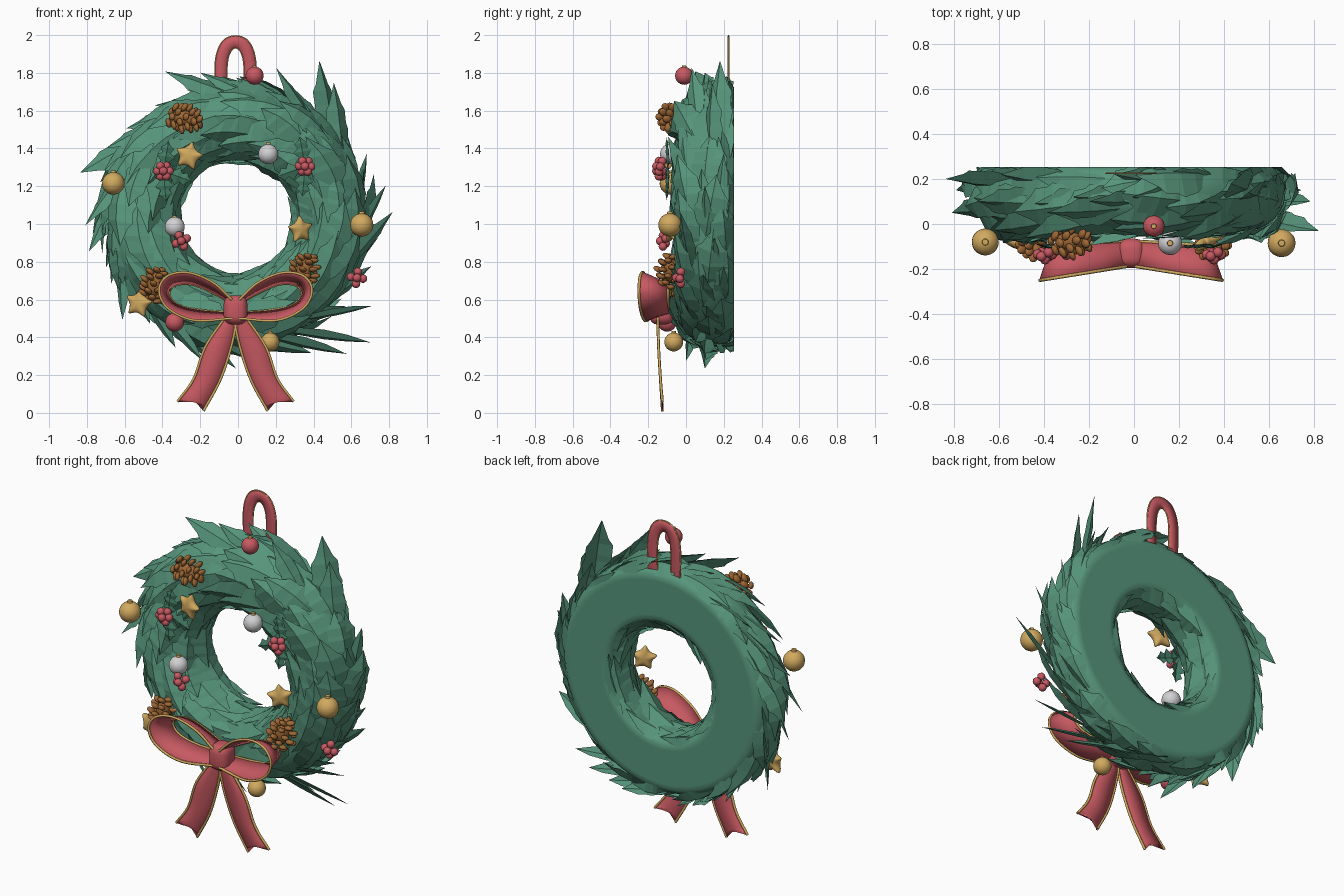
import bpy, bmesh, math, random
from math import sin, cos, pi, tau, radians
from mathutils import Vector, Matrix

random.seed(4)
if "Cube" in bpy.data.objects:
    bpy.data.objects.remove(bpy.data.objects["Cube"])


def material(name, rgb):
    m = bpy.data.materials.new(name)
    m.use_nodes = True
    m.diffuse_color = (*rgb, 1)
    m.node_tree.nodes["Principled BSDF"].inputs["Base Color"].default_value = (*rgb, 1)
    return m


GREEN = material("leaf green", (0.095, 0.30, 0.20))
HOLLY = material("holly green", (0.06, 0.21, 0.135))
RED = material("ribbon red", (0.57, 0.10, 0.12))
GOLD = material("gold", (0.64, 0.40, 0.115))
SILVER = material("silver", (0.64, 0.64, 0.66))
BROWN = material("cone brown", (0.34, 0.135, 0.035))

RING = Vector((-0.01, 0.14, 1.035))
FRONT = Vector((0, -1, 0))
MAJOR, WIDE, DEEP, BACK = 0.50, 0.182, 0.172, 0.254


def finish(name, bm, mat, smooth=True):
    me = bpy.data.meshes.new(name)
    bm.to_mesh(me)
    bm.free()
    me.materials.append(mat)
    ob = bpy.data.objects.new(name, me)
    bpy.context.collection.objects.link(ob)
    for p in me.polygons:
        p.use_smooth = smooth
    return ob


def ball(bm, centre, scale, rot=Matrix(), detail=2):
    mat = Matrix.Translation(centre) @ rot @ Matrix.Diagonal((*scale, 1))
    bmesh.ops.create_icosphere(bm, subdivisions=detail, radius=1, matrix=mat)


def radial(theta):
    return Vector((cos(theta), 0, sin(theta)))


def ring_frame(theta, phi):
    """Point, growing direction, normal and side on the ring tube."""
    out, along = radial(theta), radial(theta + pi / 2)
    pos = RING + out * (MAJOR + WIDE * cos(phi)) + FRONT * DEEP * sin(phi)
    normal = (out * cos(phi) / WIDE + FRONT * sin(phi) / DEEP).normalized()
    return pos, along, normal, along.cross(normal)


# Ring body: a tube with its back pressed flat
bm = bmesh.new()
MAJ, MIN = 72, 32
grid = []
for i in range(MAJ):
    row = []
    for j in range(MIN):
        p = ring_frame(tau * i / MAJ, tau * j / MIN)[0]
        p.y = min(p.y, BACK)
        row.append(bm.verts.new(p))
    grid.append(row)
for i in range(MAJ):
    for j in range(MIN):
        a, b = grid[i], grid[(i + 1) % MAJ]
        k = (j + 1) % MIN
        bm.faces.new((a[j], a[k], b[k], b[j]))
bmesh.ops.recalc_face_normals(bm, faces=bm.faces)
finish("wreath_ring", bm, GREEN)

# Leaf outlines as (distance along, half width)
BROAD = [(0, .35), (.2, .8), (.42, 1), (.5, .85), (.66, .85), (.74, .55), (1, 0)]
SLIM = [(0, .3), (.25, .8), (.5, 1), (.75, .7), (1, 0)]
SPIKY = [(0, .2), (.2, 1), (.32, .5), (.5, 1.1), (.62, .5), (.78, .8), (.86, .35), (1, 0)]


def leaf(bm, base, along, normal, length, width, outline, lift=0, curl=Vector()):
    """A leaf folded along its midrib; curl is how far the tip bends away."""
    side = along.cross(normal).normalized()
    rows = []
    for t, w in outline:
        mid = base + along * length * t + normal * length * lift * t + curl * t * t
        fold = normal * width * w * .2
        pts = [mid - side * width * w - fold, mid + fold, mid + side * width * w - fold]
        for p in pts:
            p.y = min(p.y, BACK)
        rows.append([bm.verts.new(p) for p in pts])
    for a, b in zip(rows, rows[1:]):
        for k in (0, 1):
            bm.faces.new((a[k], a[k + 1], b[k + 1], b[k]))


# Overlapping broad leaves, all growing the same way round the ring
bm = bmesh.new()
ROUNDS, ROWS = 18, 8
for i in range(ROUNDS):
    for j in range(ROWS):
        theta = tau * (i + 0.5 * (j % 2) + random.uniform(-.25, .25)) / ROUNDS
        phi = radians(-22 + 226 * j / (ROWS - 1) + random.uniform(-8, 8))
        pos, along, normal, side = ring_frame(theta, phi)
        direction = (along + side * random.uniform(-.25, .25)).normalized()
        length = random.uniform(.26, .38) * (1 + .25 * min(0, cos(phi)))
        reach = MAJOR + WIDE * cos(phi)
        leaf(bm, pos - normal * .01, direction, normal, length, random.uniform(.075, .105), BROAD,
             random.uniform(.06, .26), radial(theta) * -length ** 2 / (2 * reach))
finish("wreath_leaves", bm, GREEN, False)

# Longer leaves breaking the rim: tip angle, tip radius, tip depth, half width
SPRIGS = [(116, .86, .05, .07), (104, .79, .1, .06), (75, .82, .03, .06), (62, .94, .18, .09),
          (54, .88, .14, .075), (26, .77, .2, .04), (12, .81, .1, .04), (2, .83, -.03, .055),
          (-8, .76, .15, .04), (164, .86, .2, .08), (152, .78, .1, .07), (183, .80, .05, .06),
          (193, .80, .15, .06), (222, .81, .1, .05), (208, .75, .2, .05), (245, .76, .1, .05),
          (270, .80, .1, .06), (257, .78, .0, .04), (309, .93, .1, .05), (317, .97, .05, .045),
          (299, .82, .18, .05), (327, .86, .0, .035), (-20, .76, .2, .05), (90, .74, .12, .07)]
# Shorter ones fill in towards the back of the rim
SPRIGS += [(15 * k + 6, random.uniform(.71, .77), random.uniform(.08, .24), random.uniform(.055, .08))
           for k in range(24)]
bm = bmesh.new()
for angle, reach, depth, width in SPRIGS:
    tip = RING + radial(radians(angle)) * reach
    tip.y = depth
    root = RING + radial(radians(angle - 27)) * .63
    root.y = depth * .6 + .05
    along = tip - root
    normal = (radial(radians(angle - 20)) * random.uniform(.7, 1.7) + FRONT).normalized()
    normal = (normal - along * normal.dot(along) / along.length_squared).normalized()
    leaf(bm, root, along.normalized(), normal, along.length, width, BROAD if width > .05 else SLIM)
finish("rim_leaves", bm, GREEN, False)


# Baubles with caps on top
def bauble(name, x, y, z, r, mat):
    bm = bmesh.new()
    ball(bm, (x, y, z), (r, r, r), detail=3)
    finish(name, bm, mat)
    bm = bmesh.new()
    bmesh.ops.create_cone(bm, cap_ends=True, segments=14, radius1=r * .26, radius2=r * .22,
                          depth=r * .25, matrix=Matrix.Translation((x, y, z + r * 1.03)))
    finish(name + "_cap", bm, GOLD, False)


bauble("gold_bauble_right", -.66, -.08, 1.215, .06, GOLD)
bauble("gold_bauble_left", .655, -.085, .995, .062, GOLD)
bauble("gold_bauble_low", .17, -.065, .375, .05, GOLD)
bauble("silver_bauble_top", .16, -.085, 1.37, .053, SILVER)
bauble("silver_bauble_side", -.335, -.085, .985, .053, SILVER)
bauble("red_bauble_top", .088, -.01, 1.785, .048, RED)
bauble("red_bauble_low", -.335, -.1, .48, .05, RED)

# Berry clusters, two of them with holly leaves
for n, (x, y, z, holly) in enumerate([(-.395, -.135, 1.28, 1), (.355, -.135, 1.305, 1),
                                      (-.30, -.115, .91, 0), (.63, -.03, .715, 0)]):
    bm = bmesh.new()
    count = 6 if holly else 4
    for k in range(count):
        a = tau * k / count + n
        ball(bm, (x + .032 * cos(a), y + .01 * sin(2 * a), z + .032 * sin(a)), (.023,) * 3)
    ball(bm, (x, y - .022, z), (.023,) * 3)
    finish(f"berries_{n + 1}", bm, RED)
    if holly:
        bm = bmesh.new()
        for a in (200, 265, 100):
            d = Vector((math.copysign(1, x) * cos(radians(a)), -.05, sin(radians(a)))).normalized()
            leaf(bm, Vector((x, y + .04, z)), d, FRONT, .16, .045, SPIKY)
        finish(f"holly_leaves_{n + 1}", bm, HOLLY, False)


# Pine cones: rounded scales in a loose spiral round an egg-shaped core
def pine_cone(name, x, y, z, tilt):
    bm = bmesh.new()
    ball(bm, (0, 0, 0), (.042, .042, .072))
    scales = 30
    for k in range(scales):
        t = (k + .5) / scales
        a = k * 2.39996
        r = .064 * sin(pi * (.12 + .83 * t)) ** .7 + random.uniform(-.006, .006)
        out = Vector((cos(a), sin(a), .45))
        rot = out.to_track_quat('X', 'Z').to_matrix().to_4x4()
        ball(bm, (r * cos(a), r * sin(a), -.085 + .17 * t), (.027, .021, .014), rot)
    bm.transform(Matrix.Translation((x, y, z)) @ Matrix.Rotation(tilt, 4, 'Y'))
    finish(name, bm, BROWN)


pine_cone("pine_cone_top", -.28, -.075, 1.56, radians(100))
pine_cone("pine_cone_right", -.44, -.08, .68, radians(15))
pine_cone("pine_cone_left", .35, -.08, .755, radians(20))


# Puffy stars
def star(name, x, y, z, r, spin, yaw):
    bm = bmesh.new()
    rim = []
    for k in range(10):
        a = tau * k / 10 + pi / 2
        q = r * (1.0 if k % 2 == 0 else .34)
        rim.append([bm.verts.new((q * cos(a), d, q * sin(a))) for d in (-.016, .016)])
    tips = [bm.verts.new((0, d, 0)) for d in (-.034, .034)]
    for a, b in zip(rim, rim[1:] + rim[:1]):
        bm.faces.new((a[0], b[0], b[1], a[1]))
        for s in (0, 1):
            bm.faces.new((a[s], b[s], tips[s]))
    bmesh.ops.recalc_face_normals(bm, faces=bm.faces)
    bm.transform(Matrix.Translation((x, y, z)) @ Matrix.Rotation(yaw, 4, 'Z')
                 @ Matrix.Rotation(spin, 4, 'Y'))
    ob = finish(name, bm, GOLD)
    ob.modifiers.new("round", 'SUBSURF').levels = 2


star("star_top", -.26, -.09, 1.36, .105, .25, -.2)
star("star_left", .33, -.075, .97, .1, -.1, .5)
star("star_low", -.525, -.08, .58, .105, .2, -.4)


# Ribbons: a strip between two smooth edges, with gold piping
def smooth_path(pts, steps=6):
    pts = [Vector(p) for p in pts]
    pts = [pts[0] * 2 - pts[1]] + pts + [pts[-1] * 2 - pts[-2]]
    path = []
    for a, b, c, d in zip(pts, pts[1:], pts[2:], pts[3:]):
        for k in range(steps):
            t = k / steps
            path.append(.5 * (2 * b + (c - a) * t + (2 * a - 5 * b + 4 * c - d) * t * t
                              + (3 * b - a - 3 * c + d) * t ** 3))
    return path + [pts[-2]]


def ribbon(name, edge_a, edge_b, end=None, piping=.0075):
    a, b = smooth_path(edge_a), smooth_path(edge_b)
    bm = bmesh.new()
    rows = [[bm.verts.new(p.lerp(q, f)) for f in (0, .5, 1)] for p, q in zip(a, b)]
    if end:
        rows[-1][1].co = Vector(end)
    for r, s in zip(rows, rows[1:]):
        for k in (0, 1):
            bm.faces.new((r[k], r[k + 1], s[k + 1], s[k]))
    solid = finish(name, bm, RED).modifiers.new("thickness", 'SOLIDIFY')
    solid.thickness, solid.offset = .006, 0
    for path in (a, b):
        cu = bpy.data.curves.new(name + "_piping", 'CURVE')
        cu.dimensions, cu.bevel_depth, cu.bevel_resolution = '3D', piping, 1
        sp = cu.splines.new('POLY')
        sp.points.add(len(path) - 1)
        for point, co in zip(sp.points, path):
            point.co = (*co, 1)
        cu.materials.append(GOLD)
        bpy.context.collection.objects.link(bpy.data.objects.new(name + "_piping", cu))


MID = -.013
LOOP_FRONT = [(.02, .60), (.12, .69), (.25, .742), (.36, .725), (.405, .65), (.36, .555), (.22, .49), (.02, .5)]
LOOP_BACK = [(.02, .58), (.12, .635), (.23, .68), (.32, .675), (.352, .63), (.31, .575), (.2, .545), (.02, .53)]
TAIL_OUT = [(.045, -.15, .52), (.16, -.145, .35), (.222, -.135, .18), (.308, -.125, .06)]
TAIL_IN = [(-.01, -.15, .50), (.025, -.145, .34), (.083, -.135, .17), (.17, -.125, .01)]
for label, s in (("left", 1), ("right", -1)):
    ribbon(f"bow_loop_{label}", [(MID + s * x, -.185 - .16 * x, z) for x, z in LOOP_FRONT],
           [(MID + s * x, -.075 - .06 * x, z) for x, z in LOOP_BACK])
    ribbon(f"bow_tail_{label}", [(MID + s * x, y, z) for x, y, z in TAIL_OUT],
           [(MID + s * x, y, z) for x, y, z in TAIL_IN], end=(MID + s * .225, -.125, .075))

# Knot at the middle of the bow
bm = bmesh.new()
bmesh.ops.create_cube(bm, size=1, matrix=Matrix.Translation((MID, -.13, .545))
                      @ Matrix.Diagonal((.125, .13, .155, 1)))
bmesh.ops.bevel(bm, geom=bm.edges[:], offset=.045, segments=4, affect='EDGES', profile=.5)
finish("bow_knot", bm, RED)

# Hanging loop: a flat arch behind the top
half_outer = [(.105, 1.66), (.107, 1.86), (.07, 1.965)]
half_inner = [(.045, 1.66), (.045, 1.83), (.03, 1.905)]
arches = [[(MID + x, .225, z) for x, z in half] + [(MID, .225, top)]
          + [(MID - x, .225, z) for x, z in reversed(half)]
          for half, top in ((half_outer, 1.996), (half_inner, 1.932))]
ribbon("hanging_loop", *arches, piping=.004)
